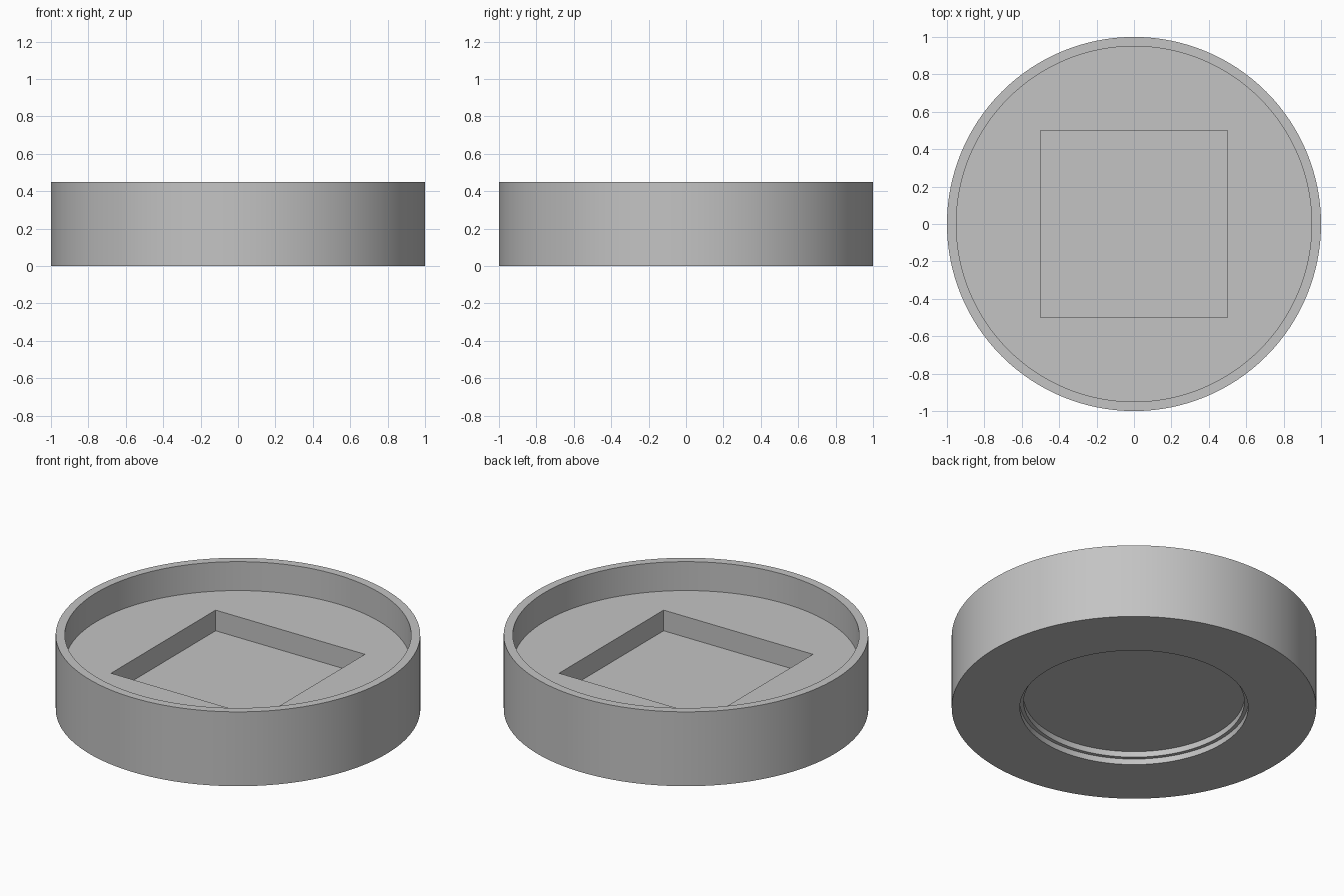
import bpy, bmesh, math
from mathutils import Matrix

old = bpy.data.objects.get("Cube")
if old:
    bpy.data.objects.remove(old, do_unlink=True)

SEGMENTS = 128
HEIGHT = 0.45
RECESS_Z = 0.275     # floor inside the raised rim
POCKET_Z = 0.15      # floor of the square pocket

grey = bpy.data.materials.new("plain grey")
grey.use_nodes = True
colour = (0.55, 0.55, 0.55, 1)
grey.diffuse_color = colour
grey.node_tree.nodes["Principled BSDF"].inputs["Base Color"].default_value = colour


def make_object(name, bm):
    bmesh.ops.recalc_face_normals(bm, faces=bm.faces[:])
    mesh = bpy.data.meshes.new(name)
    bm.to_mesh(mesh)
    bm.free()
    mesh.materials.append(grey)
    obj = bpy.data.objects.new(name, mesh)
    bpy.context.collection.objects.link(obj)
    return obj


def lathe(name, profile):
    """Turn an open (radius, z) profile about z and cap both ends."""
    bm = bmesh.new()
    rings = []
    for r, z in profile:
        angles = [math.tau * i / SEGMENTS for i in range(SEGMENTS)]
        rings.append([bm.verts.new((r * math.cos(a), r * math.sin(a), z)) for a in angles])
    for low, high in zip(rings, rings[1:]):
        for i in range(SEGMENTS):
            j = (i + 1) % SEGMENTS
            bm.faces.new((low[i], low[j], high[j], high[i]))
    bm.faces.new(rings[0])
    bm.faces.new(rings[-1])
    return make_object(name, bm)


# Round body: stepped underside recess, outer wall, rim and upper recess
body = lathe("round_base", [
    (0.605, 0.07), (0.605, 0.035), (0.626, 0.035), (0.626, 0),
    (1, 0), (1, HEIGHT), (0.95, HEIGHT), (0.95, RECESS_Z)])

# Square pocket cut into the upper floor
bm = bmesh.new()
bmesh.ops.create_cube(bm, size=1, matrix=Matrix.Translation((0, 0, POCKET_Z + 0.5)))
cutter = make_object("pocket_cutter", bm)
cutter.hide_render = True

cut = body.modifiers.new("square pocket", 'BOOLEAN')
cut.operation = 'DIFFERENCE'
cut.solver = 'EXACT'
cut.object = cutter
bpy.ops.object.select_all(action='DESELECT')
bpy.context.view_layer.objects.active = body
body.select_set(True)
bpy.ops.object.modifier_apply(modifier=cut.name)
bpy.data.objects.remove(cutter, do_unlink=True)

# Soft round walls, crisp edges
bpy.ops.object.shade_smooth_by_angle(angle=math.radians(30))
